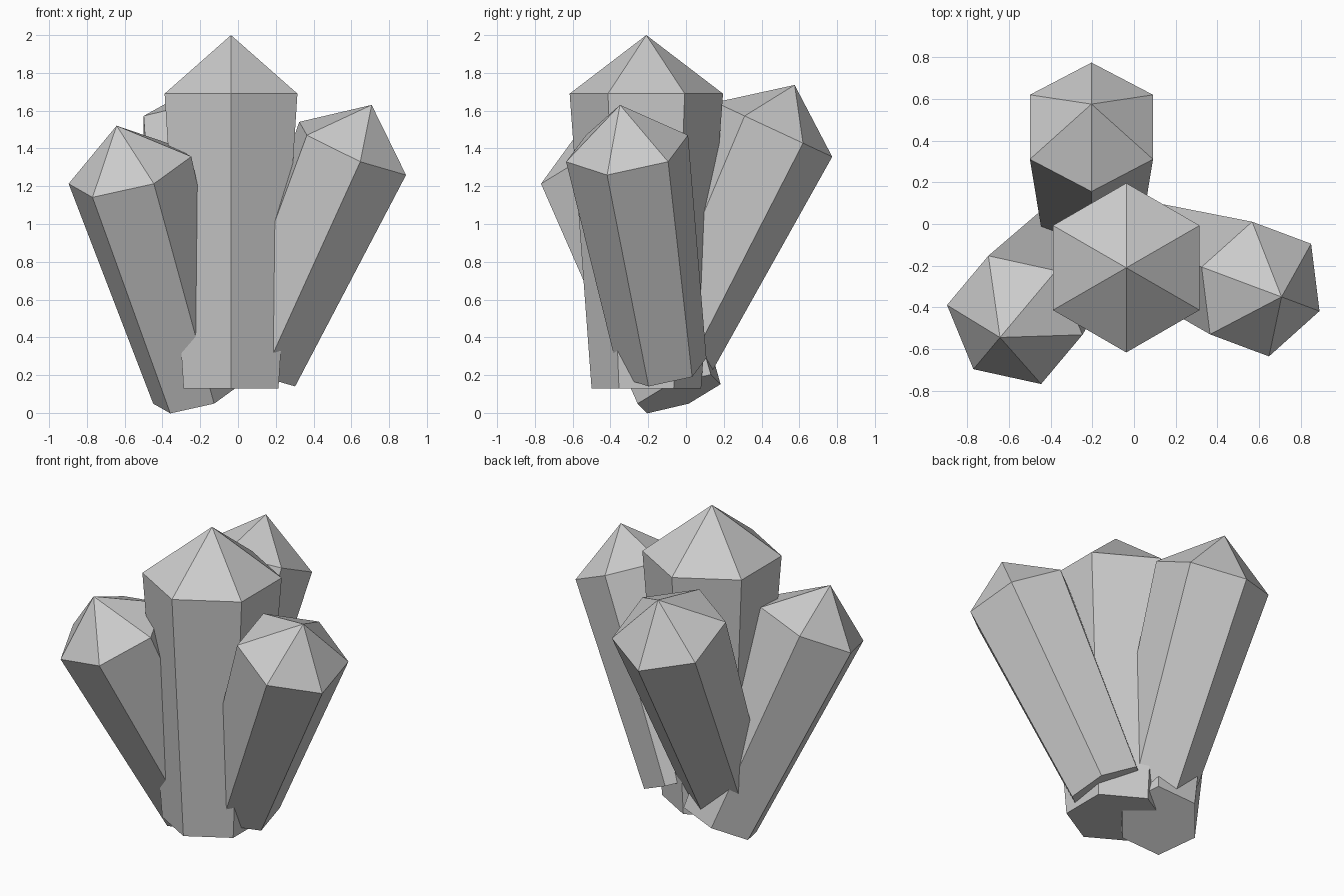
import bpy, bmesh
from math import sin, cos, pi, radians
from mathutils import Matrix, Vector

if "Cube" in bpy.data.objects:
    bpy.data.objects.remove(bpy.data.objects["Cube"])

# Proportions of the full-size crystal: base radius, shoulder radius, shaft length, tip height
BASE_R, TOP_R, SHAFT, TIP = 0.29, 0.406, 1.56, 0.31


def crystal(name, shoulder, azimuth, tilt, scale):
    """Six-sided flaring shaft with a pointed tip, placed by its shoulder centre."""
    bm = bmesh.new()

    def ring(r, z):
        return [bm.verts.new((r * cos(i * pi / 3), r * sin(i * pi / 3), z)) for i in range(6)]

    low, high = ring(BASE_R, -SHAFT), ring(TOP_R, 0)
    apex = bm.verts.new((0, 0, TIP))
    bm.faces.new(low[::-1])
    for i in range(6):
        j = (i + 1) % 6
        bm.faces.new((low[i], low[j], high[j], high[i]))
        bm.faces.new((high[i], high[j], apex))
    mesh = bpy.data.meshes.new(name)
    bm.to_mesh(mesh)
    bm.free()
    obj = bpy.data.objects.new(name, mesh)
    bpy.context.collection.objects.link(obj)
    # Lean one corner edge outward along the azimuth
    obj.matrix_world = (Matrix.Translation(Vector(shoulder))
                        @ Matrix.Rotation(radians(azimuth), 4, 'Z')
                        @ Matrix.Rotation(radians(tilt), 4, 'Y')
                        @ Matrix.Scale(scale, 4))
    return obj


# Upright main crystal and three leaning ones around it
crystal("center_crystal", (-0.037, -0.21, 1.69), 90, 0, 1.0)
crystal("back_crystal", (-0.204, 0.465, 1.50), 90, 25, 0.84)
crystal("right_crystal", (0.607, -0.312, 1.40), -20.5, 25, 0.82)
crystal("left_crystal", (-0.572, -0.46, 1.285), -130, 25, 0.838)
